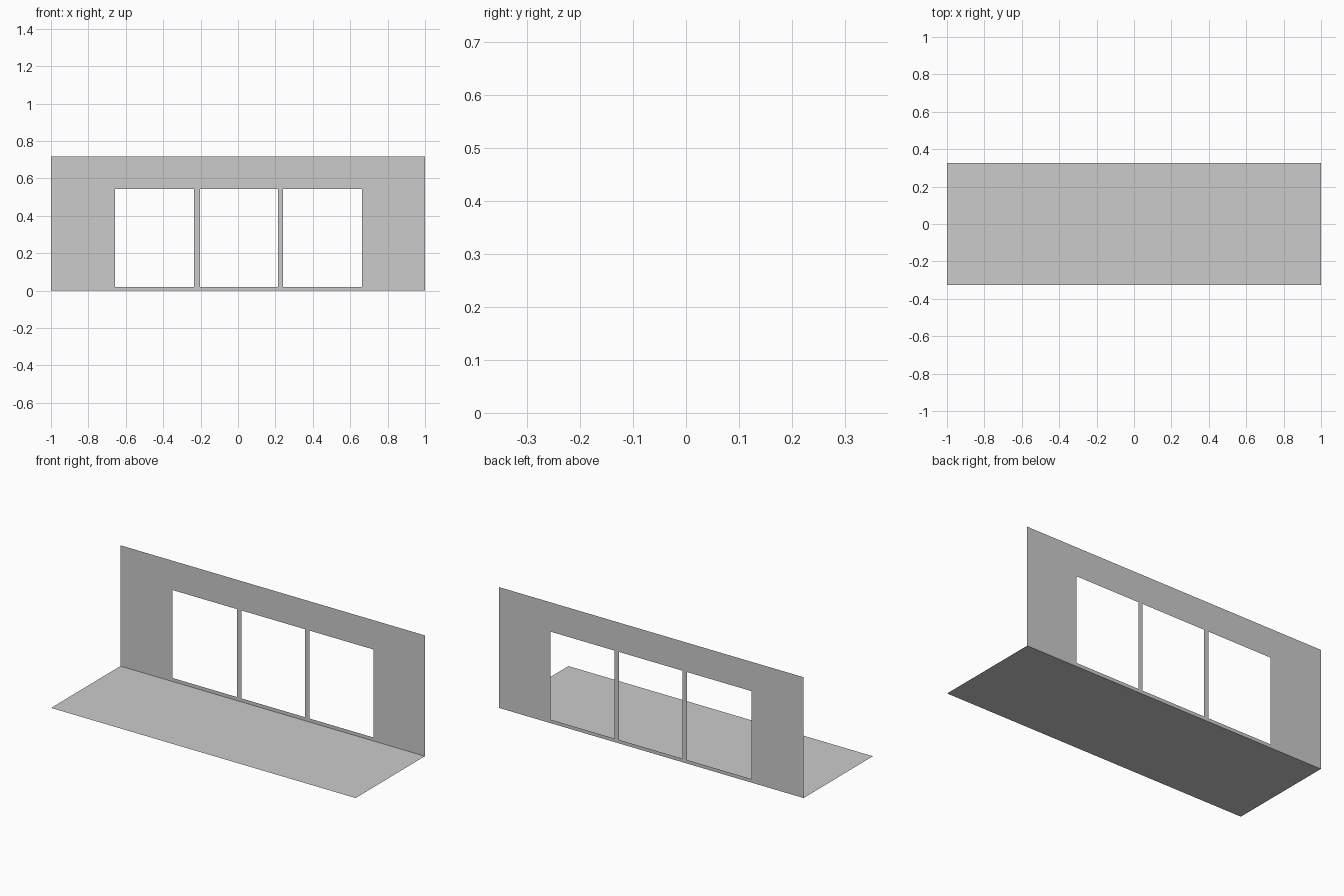
import bpy, bmesh

if "Cube" in bpy.data.objects:
    bpy.data.objects.remove(bpy.data.objects["Cube"])

DEPTH = 0.325      # half depth of the floor
HEIGHT = 0.717


def finish(name, bm):
    mesh = bpy.data.meshes.new(name)
    bm.to_mesh(mesh)
    bm.free()
    obj = bpy.data.objects.new(name, mesh)
    bpy.context.collection.objects.link(obj)
    return obj


# Floor: a single sheet facing up
bm = bmesh.new()
bm.faces.new([bm.verts.new((x, y, 0)) for x, y in
              ((-1, -DEPTH), (1, -DEPTH), (1, DEPTH), (-1, DEPTH))])
finish("floor", bm)

# Back wall: a thin sheet laid out as a grid, leaving three window openings
xs = [-1, -0.658, -0.235, -0.203, 0.214, 0.241, 0.663, 1]
zs = [0, 0.021, 0.543, HEIGHT]
bm = bmesh.new()
grid = [[bm.verts.new((x, DEPTH, z)) for x in xs] for z in zs]
for r in range(len(zs) - 1):
    for c in range(len(xs) - 1):
        if r == 1 and c in (1, 3, 5):      # window openings
            continue
        bm.faces.new((grid[r][c], grid[r][c + 1],
                      grid[r + 1][c + 1], grid[r + 1][c]))
finish("window_wall", bm)
